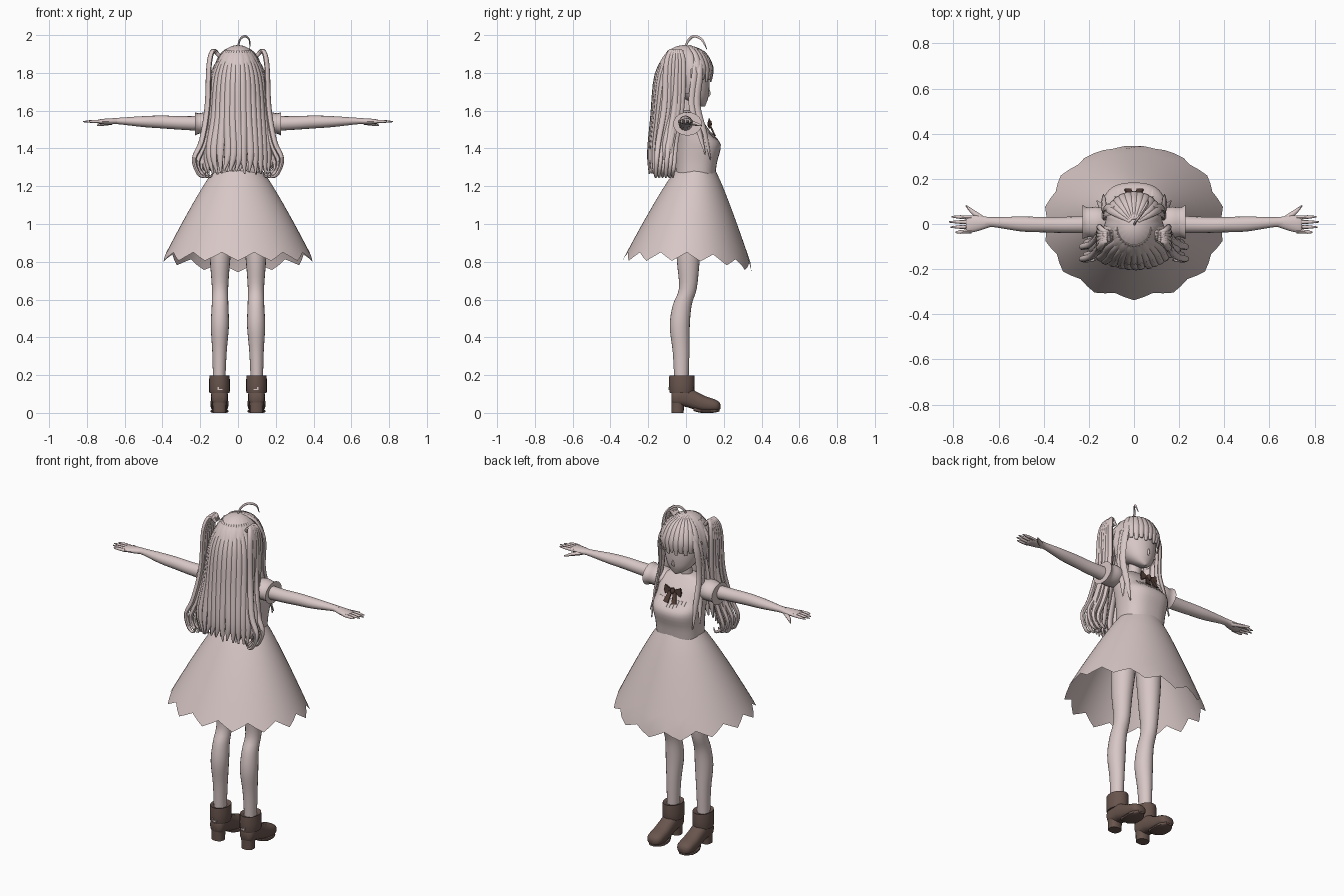
import bpy, bmesh, math, random
from math import sin, cos, pi
from mathutils import Vector

random.seed(4)
cube = bpy.data.objects.get("Cube")
if cube:
    bpy.data.objects.remove(cube, do_unlink=True)
X, Y, Z = Vector((1, 0, 0)), Vector((0, 1, 0)), Vector((0, 0, 1))


def material(name, rgb):
    m = bpy.data.materials.new(name)
    m.use_nodes = True
    m.diffuse_color = (*rgb, 1)
    m.node_tree.nodes["Principled BSDF"].inputs["Base Color"].default_value = (*rgb, 1)
    return m


PALE = material("pale_rose", (0.68, 0.57, 0.56))
BROWN = material("boot_brown", (0.14, 0.09, 0.075))
DARK = material("bow_brown", (0.09, 0.05, 0.04))


def finish(name, bm, mat, normals=True):
    if normals:
        bmesh.ops.recalc_face_normals(bm, faces=bm.faces)
    me = bpy.data.meshes.new(name)
    bm.to_mesh(me)
    bm.free()
    me.materials.append(mat)
    ob = bpy.data.objects.new(name, me)
    bpy.context.collection.objects.link(ob)
    bpy.ops.object.select_all(action="DESELECT")
    ob.select_set(True)
    bpy.context.view_layer.objects.active = ob
    bpy.ops.object.shade_smooth_by_angle(angle=math.radians(45))
    return ob


def smooth_path(keys, steps):
    """Catmull-Rom through (x, y, z, half width, half thickness) keys."""
    k = [keys[0]] + list(keys) + [keys[-1]]
    out = []
    for i in range(1, len(k) - 2):
        for s in range(steps):
            t = s / steps
            out.append([b + t / 2 * (c - a + t * (2 * a - 5 * b + 4 * c - d + t * (3 * (b - c) + d - a)))
                        for a, b, c, d in zip(k[i - 1], k[i], k[i + 1], k[i + 2])])
    return out + [list(keys[-1])]


def sweep(bm, keys, axis=None, out=None, seg=10, steps=4, power=1.0):
    """Elliptical tube; without a fixed axis it follows its path around the head."""
    path = smooth_path(keys, steps)
    rings = []
    for i, (x, y, z, w, t) in enumerate(path):
        p = Vector((x, y, z))
        a = axis or (Vector(path[min(i + 1, len(path) - 1)][:3]) - Vector(path[max(i - 1, 0)][:3])).normalized()
        o = out or Vector((x, y, z - min(z, 1.78)))
        side = a.cross(o).normalized()
        up = side.cross(a).normalized()
        ring = []
        for j in range(seg):
            c, s = cos(2 * pi * j / seg), sin(2 * pi * j / seg)
            c, s = math.copysign(abs(c) ** power, c), math.copysign(abs(s) ** power, s)
            ring.append(bm.verts.new(p + side * max(w, .001) * c + up * max(t, .001) * s))
        rings.append(ring)
    for r, q in zip(rings, rings[1:]):
        for j in range(seg):
            bm.faces.new((r[j], r[(j + 1) % seg], q[(j + 1) % seg], q[j]))
    bm.faces.new(rings[0])
    bm.faces.new(rings[-1][::-1])


def part(name, mat, keys, **kw):
    bm = bmesh.new()
    sweep(bm, keys, **kw)
    return finish(name, bm, mat)


def plate(bm, pts, depth=.008):
    """Thin plate from 3D outline points, thickened along y."""
    a = [bm.verts.new(p) for p in pts]
    b = [bm.verts.new(Vector(p) + Y * depth) for p in pts]
    bm.faces.new(a)
    bm.faces.new(b[::-1])
    for i in range(len(a)):
        j = (i + 1) % len(a)
        bm.faces.new((a[i], b[i], b[j], a[j]))


# Bodice, neck and head
part("bodice", PALE, [(0, .05, 1.26, .13, .105), (0, .055, 1.33, .133, .11), (0, .062, 1.42, .142, .122),
                      (0, .035, 1.48, .142, .1), (0, .012, 1.54, .14, .08), (0, 0, 1.58, .11, .055),
                      (0, 0, 1.6, .05, .035)], axis=Z, out=Y, seg=32, power=.8)
part("neck", PALE, [(0, 0, 1.57, .04, .035), (0, .01, 1.69, .035, .035)], axis=Z, out=Y, seg=16)
part("head", PALE, [(0, .088, 1.622, .01, .012), (0, .068, 1.64, .045, .04), (0, .04, 1.68, .082, .08),
                    (0, .015, 1.75, .108, .11), (0, 0, 1.84, .11, .118), (0, 0, 1.92, .05, .05)],
     axis=Z, out=Y, seg=28)
part("nose", PALE, [(0, .118, 1.675, .006, .004), (0, .121, 1.69, .007, .01), (0, .118, 1.72, .003, .004)],
     axis=Z, out=Y, seg=8)

# Skirt: open flared shell with a jagged hem
bm = bmesh.new()
N, ROWS, rows = 56, 10, []
for r in range(ROWS + 1):
    t = r / ROWS
    row = []
    for j in range(N):
        a = 2 * pi * j / N
        f = .8 if j % 4 == 0 else 1.0 if j % 4 == 2 else .9
        hem = .85 - .045 * (f - .8) / .2 - .06 * max(sin(a), 0) ** 2
        z = 1.28 + (hem - 1.28) * t
        k = min((1.28 - z) / .48, 1.04) ** .9
        row.append(bm.verts.new(((.13 + .275 * k) * cos(a), .05 * (1 - k) + (.108 + .232 * k) * sin(a), z)))
    rows.append(row)
for r, q in zip(rows, rows[1:]):
    for j in range(N):
        bm.faces.new((q[j], q[(j + 1) % N], r[(j + 1) % N], r[j]))
finish("skirt", bm, PALE, normals=False)

# Limbs, sleeves and boots
for s, side in ((1, "left"), (-1, "right")):
    def both(keys):
        return [(s * k[0], *k[1:]) for k in keys]

    part(side + "_sleeve", PALE, both([(.1, .005, 1.53, .055, .045), (.16, .008, 1.535, .068, .058),
                                       (.205, .008, 1.532, .066, .054), (.228, .008, 1.53, .076, .062)]),
         axis=X, out=Z, seg=20)
    part(side + "_arm", PALE, both([(.12, 0, 1.53, .04, .042), (.3, -.004, 1.535, .036, .036),
                                    (.4, -.003, 1.54, .034, .034), (.5, 0, 1.542, .033, .029),
                                    (.62, .008, 1.545, .022, .018), (.66, .008, 1.545, .024, .016)]),
         axis=X, out=Z, seg=16)
    # Hand with four fingers and a thumb
    bm = bmesh.new()
    sweep(bm, both([(.64, .008, 1.545, .022, .016), (.69, .003, 1.543, .034, .016),
                    (.735, -.002, 1.542, .037, .012), (.745, -.002, 1.542, .03, .006)]), axis=X, out=Z, seg=14)
    for i, tip in enumerate((.79, .812, .82, .808)):
        y = -.032 + .02 * i
        sweep(bm, both([(.72, y, 1.542, .009, .009), (.77, y * 1.1, 1.543, .008, .008),
                        (tip, y * 1.15, 1.542, .003, .003)]), axis=X, out=Z, seg=8)
    sweep(bm, both([(.67, .02, 1.537, .014, .012), (.71, .05, 1.53, .011, .01),
                    (.745, .082, 1.522, .003, .004)]), out=Z, seg=8)
    finish(side + "_hand", bm, PALE)

    part(side + "_leg", PALE, both([(.08, .02, 1.15, .075, .08), (.09, .016, .95, .064, .07),
                                    (.095, .012, .8, .053, .06), (.095, .01, .66, .043, .047),
                                    (.095, -.02, .57, .044, .05), (.096, -.033, .46, .048, .053),
                                    (.098, -.026, .32, .038, .044), (.1, -.024, .15, .032, .037)]),
         axis=Z, out=Y, seg=20)
    part(side + "_boot_cuff", BROWN, both([(.098, -.022, .105, .05, .06), (.098, -.022, .115, .055, .066),
                                           (.098, -.022, .19, .054, .067), (.098, -.022, .198, .05, .063),
                                           (.098, -.024, .19, .038, .044)]), axis=Z, out=Y, seg=20, steps=2)
    bm = bmesh.new()
    sweep(bm, both([(.098, -.078, .085, .025, .03), (.098, -.06, .085, .042, .048), (.098, -.005, .088, .045, .056),
                    (.098, .05, .066, .046, .05), (.098, .1, .048, .048, .042), (.098, .15, .04, .046, .033),
                    (.098, .173, .036, .034, .024), (.098, .182, .034, .015, .012)]),
          axis=Y, out=Z, seg=18, power=.8)
    sweep(bm, both([(.098, -.045, 0, .036, .032), (.098, -.043, .05, .037, .035), (.098, -.038, .09, .042, .04)]),
          axis=Z, out=Y, seg=16, power=.8)
    sweep(bm, both([(.098, .04, .022, .03, .012), (.098, .08, .01, .046, .01), (.098, .14, .01, .046, .01),
                    (.098, .178, .016, .02, .009)]), axis=Y, out=Z, seg=14, power=.6)
    finish(side + "_boot", bm, BROWN)
    bm = bmesh.new()
    plate(bm, [(s * x, -.092, z) for x, z in ((.08, .12), (.108, .12), (.108, .136), (.1, .136), (.1, .127), (.08, .127))])
    finish(side + "_boot_buckle", bm, PALE)

# Neckline frill and bow
bm = bmesh.new()
for i in range(9):
    x = (i - 4) * .019
    lean = .14 - 2.5 * x * x
    plate(bm, [(x - .01, lean - .012, 1.485), (x + .01, lean - .012, 1.485), (x + .006, lean + .022, 1.447),
               (x - .006, lean + .022, 1.447)])
finish("neckline_frill", bm, PALE)
bm = bmesh.new()
for s in (1, -1):
    plate(bm, [(s * x, .118, z) for x, z in ((.006, 1.535), (.05, 1.558), (.056, 1.53), (.05, 1.505), (.006, 1.525))])
    plate(bm, [(s * .004, .118, 1.53), (s * .024, .122, 1.526), (s * .042, .148, 1.472), (s * .012, .15, 1.466)])
sweep(bm, [(0, .125, 1.514, .01, .008), (0, .125, 1.53, .014, .012), (0, .125, 1.547, .01, .008)], axis=Z, out=Y, seg=8)
finish("bow", bm, DARK)

# Hair cap with combed ridges, open at the face
bm = bmesh.new()
bmesh.ops.create_uvsphere(bm, u_segments=72, v_segments=24, radius=1)
for v in bm.verts:
    ridge = 1 + .018 * cos(18 * math.atan2(v.co.y, v.co.x)) * (1 - v.co.z ** 4)
    v.co = Vector((v.co.x * .13 * ridge, v.co.y * .145 * ridge - .01, v.co.z * .17 + 1.777))
cut = [f for f in bm.faces if f.calc_center_median().z < (1.83 if f.calc_center_median().y > .03 else 1.69)]
bmesh.ops.delete(bm, geom=cut, context="FACES")
finish("hair_cap", bm, PALE)

# Long back hair in two layers of locks
bm = bmesh.new()
for scale, count in ((1, 17), (.82, 12)):
    for i in range(count):
        a = -1.4 + 2.8 * i / (count - 1)
        x, y, j = scale * sin(a), -scale * cos(a), random.uniform(-.01, .015)
        sweep(bm, [(.07 * x, .08 * y - .01, 1.915, .012, .008), (.138 * x, .15 * y - .005, 1.79, .02, .012),
                   (.165 * x, .13 * y - .045, 1.56, .022, .015), (.19 * x + j, .115 * y - .075, 1.38, .021, .016),
                   (.18 * x - j, .11 * y - .085, 1.27 + j, .004, .004)], seg=8)
finish("back_hair", bm, PALE)

# Fringe across the forehead
bm = bmesh.new()
for i in range(11):
    a = -1.05 + .21 * i
    x, y = sin(a), cos(a)
    sweep(bm, [(.02 * x, .02 * y, 1.942, .006, .005), (.09 * x, .095 * y, 1.905, .016, .009),
               (.13 * x, .137 * y, 1.83, .019, .008), (.125 * x, .134 * y, 1.752 + .012 * (i % 2), .009, .004)], seg=8)
finish("fringe", bm, PALE)

# Face locks and side tails with curled ends
for s, side in ((1, "left"), (-1, "right")):
    bm = bmesh.new()
    for d in (0, .028):
        sweep(bm, [(s * .085, .075 - d, 1.885, .008, .006), (s * .122, .075 - d, 1.79, .018, .009),
                   (s * .13, .06 - d, 1.63, .018, .009), (s * (.135 + d / 3), .1 - d, 1.48, .015, .008),
                   (s * (.135 + d), .13 - d, 1.34 + d, .003, .003)], seg=8)
    finish(side + "_face_locks", bm, PALE)
    bm = bmesh.new()
    for i in range(6):
        d, e = (i - 2.5) * .018, (i % 3) * .018
        sweep(bm, [(s * .1, -.05 + d / 3, 1.89, .01, .008), (s * .132, -.055 + d / 2, 1.917, .014, .012),
                   (s * .153, -.06 + d, 1.84, .016, .013), (s * (.162 - e / 3), -.07 + d, 1.62, .017, .014),
                   (s * (.192 - e), -.1 + d, 1.44, .016, .014), (s * (.232 - e), -.11 + d, 1.345 - e, .013, .012),
                   (s * (.21 - e), -.115 + d, 1.268, .01, .01), (s * (.18 - e), -.115 + d, 1.25, .006, .006),
                   (s * (.17 - e), -.115 + d, 1.275, .002, .002)], seg=8)
    finish(side + "_tail", bm, PALE)

# Stray curl on the crown
part("stray_curl", PALE, [(0, -.005, 1.935, .005, .005), (.01, .015, 1.975, .007, .005), (.035, .045, 1.994, .007, .005),
                          (.06, .085, 1.975, .006, .004), (.062, .11, 1.925, .002, .002)], out=X, seg=8)
